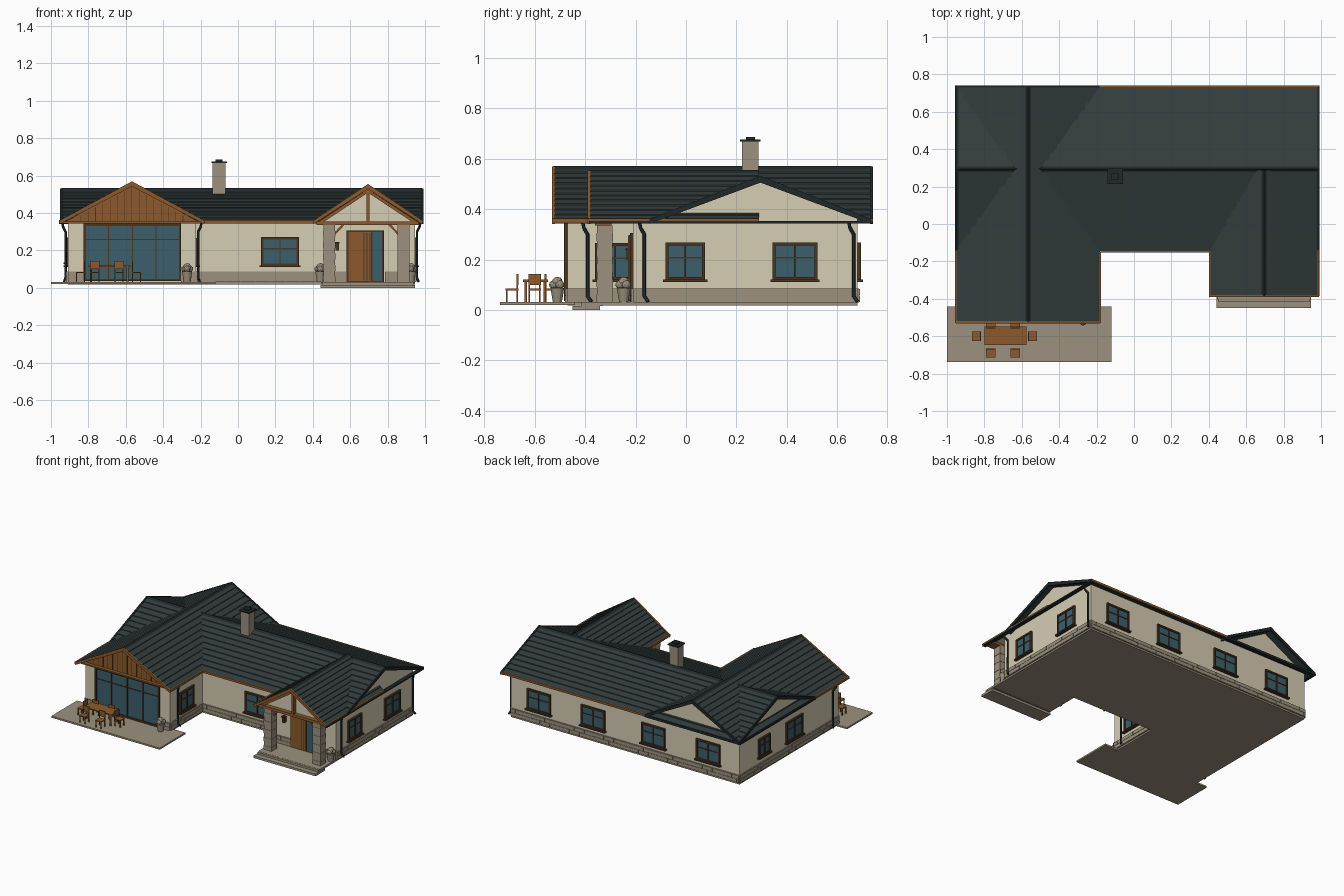
import bpy, bmesh, math
from mathutils import Matrix, Vector

cube = bpy.data.objects.get("Cube")
if cube:
    bpy.data.objects.remove(cube, do_unlink=True)


def material(name, hex_code):
    rgb = [int(hex_code[i:i + 2], 16) / 255 for i in (0, 2, 4)]
    colour = [((c + .055) / 1.055) ** 2.4 for c in rgb] + [1]
    m = bpy.data.materials.new(name)
    m.use_nodes = True
    m.diffuse_color = colour
    m.node_tree.nodes["Principled BSDF"].inputs["Base Color"].default_value = colour
    return m


CREAM = material("cream render", "D6CDB4")
STONE = material("warm stone", "9C917E")
WOOD = material("oak wood", "8C5A2C")
ROOF = material("slate roof", "333D3D")
DARK = material("dark metal", "20282A")
GLASS = material("blue glass", "3C606C")
FRAME = material("brown frame", "4A3420")


def finish(name, bm, mats, loc=(0, 0, 0), turn=0):
    bmesh.ops.recalc_face_normals(bm, faces=bm.faces)
    mesh = bpy.data.meshes.new(name)
    bm.to_mesh(mesh)
    bm.free()
    for m in mats:
        mesh.materials.append(m)
    ob = bpy.data.objects.new(name, mesh)
    ob.location = loc
    ob.rotation_euler.z = math.radians(turn)
    bpy.context.collection.objects.link(ob)
    return ob


def part(name, pieces, loc=(0, 0, 0), turn=0):
    """One object from boxes given as (material, x0, x1, y0, y1, z0, z1)."""
    bm = bmesh.new()
    mats = list(dict.fromkeys(p[0] for p in pieces))
    for m, x0, x1, y0, y1, z0, z1 in pieces:
        mat = Matrix.Translation(((x0 + x1) / 2, (y0 + y1) / 2, (z0 + z1) / 2))
        mat = mat @ Matrix.Diagonal((x1 - x0, y1 - y0, z1 - z0, 1))
        verts = bmesh.ops.create_cube(bm, size=1, matrix=mat)["verts"]
        for f in {f for v in verts for f in v.link_faces}:
            f.material_index = mats.index(m)
    return finish(name, bm, mats, loc, turn)


def prism(name, profile, axis, a, b, mat):
    """Extrude a (horizontal, z) profile along x or y from a to b."""
    bm = bmesh.new()
    vs = [bm.verts.new((a, h, z) if axis == "x" else (h, a, z)) for h, z in profile]
    face = bm.faces.new(vs)
    ext = bmesh.ops.extrude_face_region(bm, geom=[face])["geom"]
    step = Vector((b - a, 0, 0) if axis == "x" else (0, b - a, 0))
    bmesh.ops.translate(bm, vec=step, verts=[g for g in ext if isinstance(g, bmesh.types.BMVert)])
    return finish(name, bm, [mat])


def tube(name, points, radius, mat):
    cu = bpy.data.curves.new(name, "CURVE")
    cu.dimensions = "3D"
    cu.bevel_depth = radius
    cu.bevel_resolution = 1
    cu.use_fill_caps = True
    sp = cu.splines.new("POLY")
    sp.points.add(len(points) - 1)
    for p, co in zip(sp.points, points):
        p.co = (*co, 1)
    cu.materials.append(mat)
    bpy.context.collection.objects.link(bpy.data.objects.new(name, cu))


# Gable roofs: overlapping tile courses on a thin shell, ridge cap, verge boards
EAVE = .355


def gable_roof(name, axis, mid, half, ridge, a, b, front, back, courses=10):
    rise, lip = ridge - EAVE, .005
    slope = []
    for i in range(courses):
        t, u = i / courses, (i + 1) / courses
        slope += [(half * (1 - t), EAVE + rise * t + lip), (half * (1 - u), EAVE + rise * u)]
    outer = [(mid - h, z) for h, z in slope] + [(mid + h, z) for h, z in reversed(slope[:-1])]
    inner = [(mid + half, EAVE - .012), (mid, ridge - .016), (mid - half, EAVE - .012)]
    prism(name + "_roof", outer + inner, axis, a, b, ROOF)
    cap = [(mid - .014, ridge - .004), (mid, ridge + .008), (mid + .014, ridge - .004)]
    prism(name + "_ridge_cap", cap, axis, a, b, DARK)
    board = [(mid - half, EAVE + .006), (mid, ridge + .007), (mid + half, EAVE + .006),
             (mid + half, EAVE - .014), (mid, ridge - .02), (mid - half, EAVE - .014)]
    for end, side, mat in ((a, "front", front), (b, "back", back)):
        if mat:
            prism(f"{name}_{side}_verge_board", board, axis, end - .006, end + .006, mat)


gable_roof("main", "x", .295, .44, .525, -.945, .985, DARK, DARK)
gable_roof("wing", "y", -.567, .385, .562, -.525, .735, WOOD, DARK)
gable_roof("porch", "y", .695, .29, .548, -.385, .29, WOOD, None)


# Walls with gable ends
def gabled(lo, hi, mid, top, base=.03):
    return [(lo, base), (hi, base), (hi, .362), (mid, top), (lo, .362)]


prism("main_walls", gabled(-.09, .68, .295, .508), "x", -.91, .945, CREAM)
prism("wing_walls", gabled(-.47, .68, .295, .362)[:3] + [(-.47, .362)], "x", -.91, -.225, CREAM)
prism("wing_gable", [(-.91, .355), (-.225, .355), (-.567, .545)], "y", -.46, .68, CREAM)
prism("wing_timber_gable", [(-.93, .35), (-.205, .35), (-.567, .55)], "y", -.476, -.46, WOOD)
part("timber_gable_battens", [(FRAME, x - .0015, x + .0015, -.479, -.475, .357,
     .535 - abs(x + .567) * .54) for x in [-.84 + .039 * i for i in range(15)]])
prism("porch_room", gabled(.46, .945, .695, .5), "y", -.21, 0, CREAM)
prism("porch_gable", [(.44, .352), (.95, .352), (.695, .528)], "y", -.33, -.2, CREAM)

# Floor slab, terrace and steps
part("floor_slab", [(STONE, -.91, -.225, -.47, .68, .018, .032),
                    (STONE, -.225, .945, -.09, .68, .018, .032),
                    (STONE, .445, .945, -.4, -.09, .018, .032)])
part("terrace", [(STONE, -1, -.12, -.737, -.44, .02, .032)])
part("porch_steps", [(STONE, .44, .945, -.45, -.34, 0, .016), (STONE, .45, .94, -.415, -.33, .016, .031)])


# Stone plinth: two staggered rows of blocks along each wall run
def plinth(x, y, length, turn):
    h = length / 2
    pieces = [(STONE, -h, h, -.006, .004, .03, .086)]
    for row in range(2):
        left = -h - .04 * row
        while left < h:
            s, e = max(left, -h), min(left + .08, h)
            if e - s > .01:
                z = .032 + row * .027
                pieces.append((STONE, s + .001, e - .001, -.009, -.005, z, z + .025))
            left += .08
    part("stone_plinth", pieces, (x, y, 0), turn)


for run in ((-.865, -.47, .09, 0), (-.265, -.47, .08, 0), (-.225, -.28, .38, 90),
            (.12, -.09, .69, 0), (.52, -.21, .12, 0), (.865, -.21, .16, 0),
            (.945, .235, .89, 90), (.0175, .68, 1.855, 180), (-.91, .105, 1.15, -90),
            (.46, -.15, .12, -90)):
    plinth(*run)


# Windows and glazed wall
def window(name, x, y, turn, w, z0, z1, cols=2, bar=.6, sill=True):
    h, t = w / 2, .006
    zb = z0 + (z1 - z0) * bar
    p = [(GLASS, -h, h, -.006, .002, z0, z1)]
    p += [(FRAME, -h, h, -.014, .002, z - t, z + t) for z in (z0, z1)]
    p += [(FRAME, -h, h, -.01, 0, zb - .003, zb + .003)]
    for i in range(cols + 1):
        c, k = -h + w * i / cols, t if i in (0, cols) else .003
        p.append((FRAME, c - k, c + k, -.013, .002, z0 - t, z1 + t))
    if sill:
        p.append((FRAME, -h - .015, h + .015, -.022, 0, z0 - .014, z0 - .005))
    part(name, p, (x, y, 0), turn)


window("terrace_glazing", -.565, -.47, 0, .51, .042, .337, 4, .73, False)
window("front_window", .225, -.09, 0, .19, .125, .265)
window("wing_side_window", -.225, -.28, 90, .15, .125, .26)
for wy in (-.003, .432):
    window("left_side_window", .945, wy, 90, .145 if wy < 0 else .165, .125, .262)
for wx in (.715, .275, -.215, -.66):
    window("back_window", wx, .68, 180, .18, .125, .262)
window("right_small_window", -.91, .4, -90, .12, .14, .262)
window("right_side_window", -.91, .05, -90, .18, .125, .262)

# Front door with grooves, side light and wall lamp
door = [(FRAME, .58, .78, -.222, -.2, .032, .305), (WOOD, .59, .712, -.227, -.2, .036, .297),
        (GLASS, .718, .77, -.226, -.2, .036, .297)]
door += [(FRAME, x, x + .004, -.229, -.2, .04, .293) for x in (.672, .688, .704)]
part("front_door", door)
part("wall_lamp", [(FRAME, .52, .54, -.235, -.21, .2, .24), (DARK, .517, .543, -.24, -.21, .238, .244)])

# Porch: stone pillars in courses, beam, king post and braces
for px in (.488, .885):
    part("porch_pillar", [(STONE, px - r, px + r, -.322 - r, -.322 + r, .03 + i * .0305, .0605 + i * .0305)
                          for i in range(10) for r in [.033 - .002 * (i % 2)]])
    s = 1 if px < .7 else -1
    prism("porch_brace", [(px + s * .033, .285), (px + s * .033, .3), (px + s * .07, .34),
                          (px + s * .085, .34)], "y", -.335, -.31, WOOD)
part("porch_beam", [(WOOD, .42, .97, -.36, -.295, .335, .355), (WOOD, .686, .704, -.36, -.33, .355, .528)])
for s in (-1, 1):
    prism("porch_rafter", [(.695, .528), (.695, .508), (.695 + s * .24, .35), (.695 + s * .27, .35)],
          "y", -.355, -.33, WOOD)

# Fascia boards and gutters
part("fascia_boards", [(WOOD, -.18, .405, -.153, -.144, .346, .362), (WOOD, -.185, .99, .733, .741, .346, .362),
                       (WOOD, -.957, -.949, -.53, -.14, .346, .362), (WOOD, -.185, -.177, -.53, -.15, .346, .362),
                       (WOOD, .4, .408, -.39, -.15, .346, .362), (WOOD, .982, .99, -.39, .29, .352, .362)])
part("wing_tie_board", [(WOOD, -.945, -.19, -.5, -.476, .345, .355)])
part("gutters", [(DARK, .965, .992, -.385, .74, .342, .352), (DARK, -.957, -.935, -.14, .74, .342, .352),
                 (DARK, -.95, -.19, .715, .741, .342, .358)])

# Downpipes
for x, y, out in ((-.225, -.39, 1), (-.91, -.39, -1), (.945, -.165, 1), (.945, .665, 1)):
    tube("downpipe", [(x + out * .03, y - .02, .35), (x + out * .025, y - .015, .325), (x + out * .012, y, .3),
                      (x + out * .012, y, .055), (x + out * .02, y + .015, .033)], .007, DARK)

# Chimney
part("chimney", [(STONE, -.135, -.067, .222, .288, .48, .668), (DARK, -.143, -.059, .214, .296, .668, .676),
                 (DARK, -.12, -.082, .237, .273, .676, .685)])


# Planters with rounded shrubs
def planter(x, y):
    bm = bmesh.new()
    bmesh.ops.create_cone(bm, cap_ends=True, segments=12, radius1=.018, radius2=.027, depth=.055,
                          matrix=Matrix.Translation((0, 0, .059)))
    for dx, dy, z, r in ((0, 0, .11, .022), (.014, .01, .1, .018), (-.014, .008, .1, .018), (0, -.015, .1, .018)):
        bmesh.ops.create_icosphere(bm, subdivisions=2, radius=r, matrix=Matrix.Translation((dx, dy, z)))
    finish("planter", bm, [STONE], (x, y, 0))


for spot in ((-.272, -.51), (.44, -.247), (.925, -.247)):
    planter(*spot)

# Terrace table and chairs
TOP = .032
part("table", [(WOOD, -.8, -.575, -.647, -.547, .112, .12)] +
     [(WOOD, x - .005, x + .005, y - .005, y + .005, TOP, .112) for x in (-.785, -.59) for y in (-.635, -.56)])
chair = [(WOOD, -.025, .025, -.025, .025, .078, .085), (WOOD, -.025, .025, .019, .025, .1, .143)]
chair += [(WOOD, x - .003, x + .003, y - .003, y + .003, TOP, z)
          for x in (-.021, .021) for y, z in ((-.021, .08), (.021, .12))]
for x, y, turn in ((-.765, -.69, 0), (-.635, -.69, 0), (-.765, -.535, 180), (-.635, -.535, 180),
                   (-.842, -.6, -90), (-.543, -.6, 90)):
    part("chair", chair, (x, y, 0), turn)
